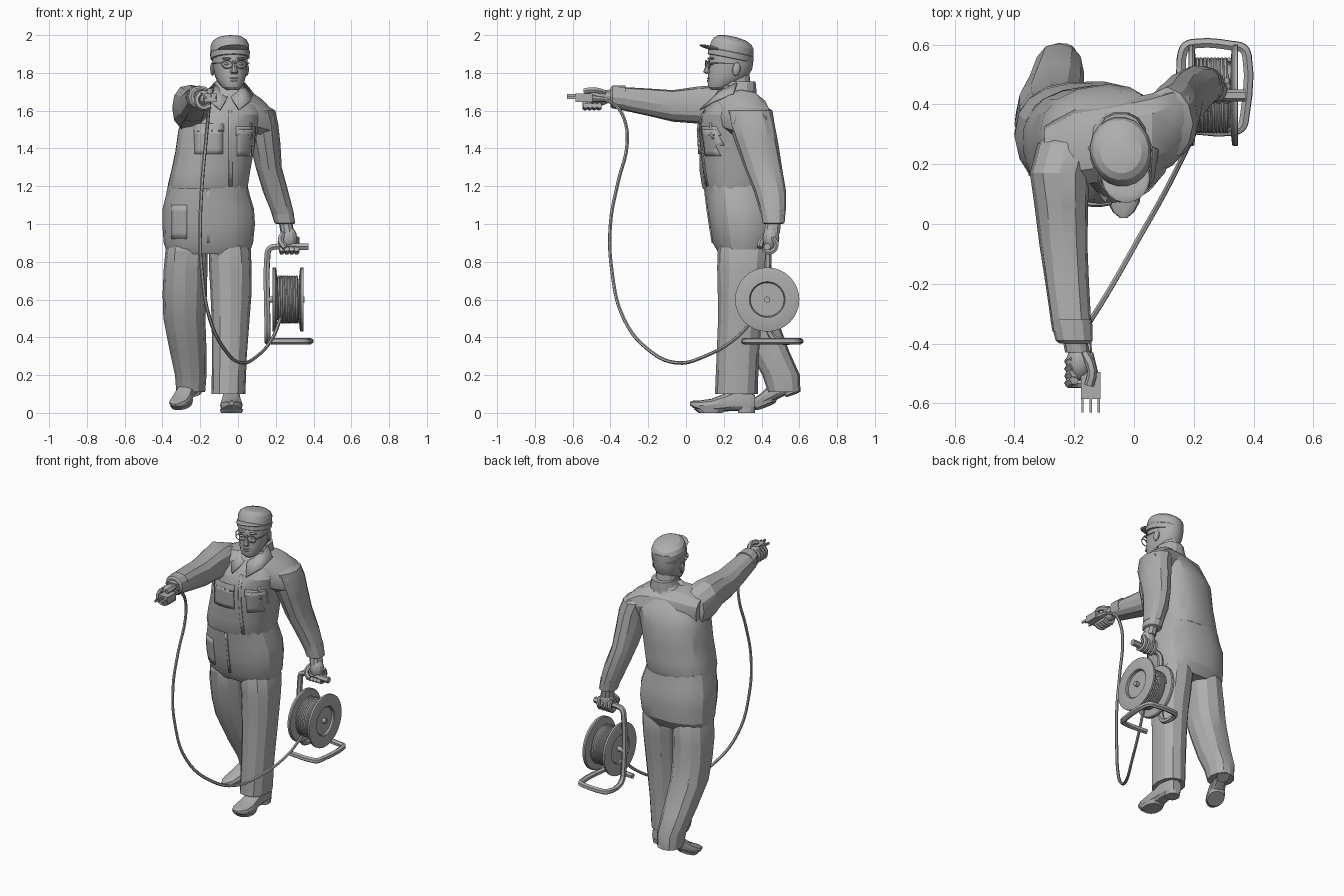
import bpy, bmesh, math, random
from mathutils import Matrix, Vector
from mathutils.bvhtree import BVHTree

cube = bpy.data.objects.get("Cube")
if cube:
    bpy.data.objects.remove(cube)
rng = random.Random(4)
made = []

grey = bpy.data.materials.new("plain grey")
grey.use_nodes = True
grey.diffuse_color = (0.42, 0.42, 0.42, 1)
grey.node_tree.nodes["Principled BSDF"].inputs["Base Color"].default_value = (0.42, 0.42, 0.42, 1)


def finish(name, bm, matrix=None):
    bmesh.ops.recalc_face_normals(bm, faces=bm.faces[:])
    if matrix:
        bm.transform(matrix)
    me = bpy.data.meshes.new(name)
    bm.to_mesh(me)
    bm.free()
    me.materials.append(grey)
    ob = bpy.data.objects.new(name, me)
    bpy.context.collection.objects.link(ob)
    made.append(ob)
    return ob


def loft(name, axis, rings, n=14, power=0.9, rot=0.0, jitter=0.0, matrix=None):
    """Skin rings (position on axis, centre a, centre b, radius a, radius b)."""
    bm = bmesh.new()
    loops = []
    for t, a, b, ra, rb in rings:
        loop = []
        for i in range(n):
            ang = math.tau * i / n
            c, s = math.cos(ang), math.sin(ang)
            k = rng.uniform(1 - jitter, 1 + jitter)
            u = math.copysign(abs(c) ** power, c) * ra * k
            v = math.copysign(abs(s) ** power, s) * rb * k
            u, v = u * math.cos(rot) - v * math.sin(rot), u * math.sin(rot) + v * math.cos(rot)
            p = {"X": (t, a + u, b + v), "Y": (a + u, t, b + v), "Z": (a + u, b + v, t)}[axis]
            loop.append(bm.verts.new(p))
        loops.append(loop)
    for l0, l1 in zip(loops, loops[1:]):
        for i in range(n):
            bm.faces.new((l0[i], l0[(i + 1) % n], l1[(i + 1) % n], l1[i]))
    bm.faces.new(loops[0])
    bm.faces.new(loops[-1])
    return finish(name, bm, matrix)


def ball(name, loc, size, rx=0.0, seg=12):
    bm = bmesh.new()
    bmesh.ops.create_uvsphere(bm, u_segments=seg, v_segments=8, radius=1)
    m = Matrix.Translation(loc) @ Matrix.Rotation(rx, 4, "X") @ Matrix.Diagonal((*size, 1))
    return finish(name, bm, m)


def box(name, loc, size):
    bm = bmesh.new()
    bmesh.ops.create_cube(bm, size=1)
    return finish(name, bm, Matrix.Translation(loc) @ Matrix.Diagonal((*size, 1)))


def tube(name, pts, r, cyclic=False, smooth=True, res=5):
    cu = bpy.data.curves.new(name, "CURVE")
    cu.dimensions = "3D"
    cu.bevel_depth, cu.bevel_resolution, cu.use_fill_caps = r, 1, True
    cu.resolution_u = res
    sp = cu.splines.new("BEZIER" if smooth else "POLY")
    points = sp.bezier_points if smooth else sp.points
    points.add(len(pts) - 1)
    for bp, p in zip(points, pts):
        if smooth:
            bp.co = p
            bp.handle_left_type = bp.handle_right_type = "AUTO"
        else:
            bp.co = (*p, 1)
    sp.use_cyclic_u = cyclic
    cu.materials.append(grey)
    ob = bpy.data.objects.new(name, cu)
    bpy.context.collection.objects.link(ob)
    bpy.ops.object.select_all(action="DESELECT")
    ob.select_set(True)
    bpy.context.view_layer.objects.active = ob
    bpy.ops.object.convert(target="MESH")
    made.append(bpy.context.view_layer.objects.active)


def plate(name, rows, thick=0.008):
    """Thin sheet from rows of points; missing points leave gaps."""
    bm = bmesh.new()
    vs = [[bm.verts.new(p) if p else None for p in row] for row in rows]
    for r0, r1 in zip(vs, vs[1:]):
        for i in range(len(r0) - 1):
            quad = (r0[i], r0[i + 1], r1[i + 1], r1[i])
            if all(quad):
                bm.faces.new(quad)
    ob = finish(name, bm)
    mod = ob.modifiers.new("thickness", "SOLIDIFY")
    mod.thickness, mod.offset = thick, 0


def patch(name, target, x0, x1, z0, z1, n=5):
    """Sheet laid on the front of a garment."""
    me = target.data
    tree = BVHTree.FromPolygons([v.co for v in me.vertices], [p.vertices[:] for p in me.polygons])
    rows = []
    for j in range(n + 1):
        row = []
        for i in range(n + 1):
            o = Vector((x0 + (x1 - x0) * i / n, -2, z0 + (z1 - z0) * j / n))
            hit = tree.ray_cast(o, Vector((0, 1, 0)))[0]
            row.append((hit.x, hit.y - 0.002, hit.z) if hit else None)
        rows.append(row)
    plate(name, rows)


# Coverall body
jacket = loft("jacket", "Z", [
    (1.185, -.16, .272, .208, .18), (1.21, -.158, .272, .213, .187), (1.28, -.145, .268, .21, .192),
    (1.38, -.125, .266, .208, .194), (1.5, -.105, .264, .212, .198), (1.58, -.08, .262, .205, .18),
    (1.64, -.062, .264, .165, .14), (1.685, -.05, .265, .105, .11), (1.73, -.045, .272, .08, .09)],
    n=18, power=.82, rot=.17, jitter=.012)
loft("shoulder_yoke", "X", [
    (-.3, .235, 1.58, .09, .09), (-.2, .25, 1.59, .135, .125), (-.05, .272, 1.6, .14, .125),
    (.06, .295, 1.59, .14, .118), (.13, .325, 1.56, .13, .098), (.185, .345, 1.53, .09, .07)],
    n=12, jitter=.015)
trousers = loft("trouser_seat", "Z", [
    (.84, -.157, .305, .215, .13), (.9, -.157, .305, .236, .165), (1.0, -.155, .3, .243, .178),
    (1.08, -.157, .292, .24, .18), (1.15, -.158, .28, .222, .178), (1.21, -.16, .272, .208, .178)],
    n=18, power=.82, jitter=.012)
loft("left_trouser_leg", "Z", [
    (.1, -.05, .265, .09, .113), (.3, -.045, .275, .093, .112), (.5, -.04, .285, .1, .115),
    (.63, -.038, .292, .108, .122), (.76, -.04, .302, .113, .135), (.86, -.045, .305, .112, .14),
    (.96, -.06, .305, .09, .11)], n=12, jitter=.02)
loft("right_trouser_leg", "Z", [
    (.11, -.25, .52, .075, .085), (.2, -.25, .505, .083, .1), (.33, -.265, .44, .097, .107),
    (.5, -.283, .37, .111, .115), (.63, -.281, .335, .117, .125), (.76, -.278, .318, .117, .135),
    (.86, -.272, .308, .113, .14), (.96, -.255, .305, .09, .11)], n=12, jitter=.02)

# Pockets, front placket and pen
patch("left_chest_pocket", jacket, -.005, .085, 1.36, 1.5)
patch("left_pocket_flap", jacket, -.01, .09, 1.47, 1.515)
patch("right_chest_pocket", jacket, -.23, -.08, 1.37, 1.5)
patch("right_pocket_flap", jacket, -.235, -.075, 1.49, 1.53)
patch("front_placket", jacket, -.05, -.032, 1.2, 1.6)
patch("right_thigh_pocket", trousers, -.35, -.27, .92, 1.1)
patch("fly", trousers, -.165, -.15, .9, 1.19)
patch("pen", jacket, .06, .07, 1.45, 1.535)

# Collar
loft("collar_band", "Z", [(1.67, -.045, .265, .1, .11), (1.71, -.045, .275, .09, .1),
                          (1.755, -.045, .285, .078, .085)], n=14)
for side, s in (("left", 1), ("right", -1)):
    plate(side + "_collar_flap", [
        [(-.045 + s * .08, .27, 1.745), (-.045 + s * .055, .2, 1.72), (-.045 + s * .008, .15, 1.67)],
        [(-.045 + s * .125, .25, 1.69), (-.045 + s * .11, .15, 1.65), (-.045 + s * .05, .075, 1.605)]], .01)

# Right arm reaching forward
loft("right_sleeve", "Y", [
    (.34, -.17, 1.56, .06, .07), (.27, -.225, 1.585, .1, .115), (.17, -.25, 1.615, .1, .122),
    (.06, -.243, 1.63, .09, .1), (-.07, -.236, 1.625, .08, .085), (-.2, -.225, 1.645, .073, .074),
    (-.36, -.208, 1.668, .066, .06)], n=12, jitter=.03)
loft("right_cuff", "Y", [(-.32, -.21, 1.666, .07, .066), (-.39, -.2, 1.672, .062, .06),
                         (-.4, -.198, 1.672, .05, .05)], n=12)
loft("right_wrist", "Y", [(-.37, -.2, 1.675, .042, .04), (-.43, -.19, 1.675, .04, .036)], n=10)
ball("right_palm", (-.183, -.46, 1.668), (.043, .062, .042))
for i in range(4):
    y = -.45 - .024 * i
    tube("right_finger_%d" % (i + 1), [(-.2, y, 1.695), (-.218, y - .01, 1.655), (-.19, y - .012, 1.615),
                                       (-.145, y - .01, 1.628)], .0155, res=3)
tube("right_thumb", [(-.165, -.43, 1.695), (-.14, -.49, 1.71), (-.15, -.54, 1.703)], .016, res=3)

# Plug held in the right hand
box("plug_body", (-.145, -.54, 1.668), (.065, .09, .045))
loft("plug_neck", "Y", [(-.5, -.145, 1.665, .026, .02), (-.43, -.15, 1.66, .014, .013)], n=8)
for i, x in enumerate((-.172, -.145, -.118)):
    box("plug_pin_%d" % (i + 1), (x, -.605, 1.668 + (.012 if i == 1 else 0)), (.008, .05, .014))

# Left arm hanging down
loft("left_sleeve", "Z", [
    (1.64, .075, .315, .06, .085), (1.6, .11, .335, .085, .12), (1.53, .13, .35, .083, .122),
    (1.43, .142, .375, .08, .112), (1.3, .162, .41, .07, .1), (1.17, .2, .445, .066, .083),
    (1.05, .238, .462, .058, .064)], n=12, jitter=.03)
loft("left_cuff", "Z", [(1.08, .23, .46, .06, .068), (1.005, .248, .464, .055, .058),
                        (1.0, .25, .464, .045, .048)], n=12)
loft("left_wrist", "Z", [(1.02, .25, .463, .036, .042), (.95, .262, .455, .036, .044)], n=10)
ball("left_palm", (.268, .45, .925), (.045, .044, .062))
for i in range(4):
    x = .232 + .026 * i
    tube("left_finger_%d" % (i + 1), [(x, .46, .93), (x, .478, .885), (x, .445, .85), (x, .408, .868)],
         .0145, res=3)
tube("left_thumb", [(.24, .43, .95), (.225, .4, .91), (.25, .39, .875)], .016, res=3)

# Shoes: heel at the local origin, toe towards -y
for side, loc, yaw, pitch, k in (("left", (-.035, .365, 0), 0, 0, 1), ("right", (-.215, .6, .115), -.42, .38, .9)):
    m = (Matrix.Translation(loc) @ Matrix.Rotation(yaw, 4, "Z") @ Matrix.Rotation(pitch, 4, "X")
         @ Matrix.Diagonal((k, k, k, 1)))
    loft(side + "_shoe", "Y", [
        (0, 0, .055, .03, .04), (-.03, 0, .06, .045, .05), (-.1, 0, .07, .048, .06), (-.16, 0, .055, .052, .047),
        (-.23, 0, .041, .06, .034), (-.29, 0, .038, .055, .028), (-.325, 0, .045, .036, .02),
        (-.345, 0, .05, .012, .008)], n=12, power=.75, matrix=m)
    loft(side + "_heel", "Z", [(0, 0, -.045, .042, .045), (.03, 0, -.042, .045, .047)], matrix=m)
    loft(side + "_sole", "Z", [(0, 0, -.235, .056, .065), (.02, 0, -.235, .061, .09)], matrix=m)

# Head, turned slightly to its left
first = len(made)
X = -.044
loft("head", "Z", [
    (1.71, X, .165, .03, .034), (1.725, X, .178, .052, .06), (1.75, X, .2, .068, .088), (1.78, X, .222, .08, .108),
    (1.82, X, .234, .088, .118), (1.87, X, .24, .093, .12), (1.93, X, .245, .092, .115)], n=20, power=.95)
loft("neck", "Z", [(1.64, X, .28, .07, .075), (1.8, X, .265, .064, .07)])
loft("nose", "Z", [(1.795, X, .115, .017, .012), (1.805, X, .11, .02, .022), (1.83, X, .113, .013, .015),
                   (1.865, X, .122, .008, .008)], n=8)
ball("upper_lip", (X, .121, 1.771), (.026, .012, .006))
ball("lower_lip", (X, .121, 1.758), (.022, .012, .007))
ball("chin", (X, .142, 1.727), (.028, .022, .016))
for side, s in (("left", 1), ("right", -1)):
    ball(side + "_ear", (X + s * .092, .25, 1.82), (.012, .022, .036), rx=-.15)
    ball(side + "_eye", (X + s * .036, .13, 1.848), (.015, .01, .008))
    ball(side + "_brow", (X + s * .038, .128, 1.876), (.026, .01, .006))
    ring = [(X + s * .038 + .029 * math.cos(a), .112, 1.845 + .021 * math.sin(a))
            for a in (math.tau * i / 12 for i in range(12))]
    tube(side + "_lens_rim", ring, .003, cyclic=True, smooth=False)
    tube(side + "_glasses_arm", [(X + s * .067, .112, 1.852), (X + s * .086, .15, 1.853),
                                 (X + s * .095, .25, 1.848)], .0035, smooth=False)
tube("glasses_bridge", [(X - .009, .112, 1.85), (X, .104, 1.854), (X + .009, .112, 1.85)], .003, smooth=False)

# Soft cap, tipped up at the front
pivot = Vector((X, .245, 1.93))
tip = Matrix.Translation(pivot) @ Matrix.Rotation(-.2, 4, "X") @ Matrix.Translation(-pivot)
loft("cap", "Z", [
    (1.874, X, .243, .098, .119), (1.876, X, .243, .103, .122), (1.906, X, .243, .106, .124),
    (1.909, X, .243, .102, .12), (1.945, X, .243, .102, .116), (1.967, X, .24, .092, .103),
    (1.983, X, .235, .07, .078), (1.991, X, .23, .03, .035)], n=20, power=1, matrix=tip)
ball("cap_brim", (X, .152, 1.927), (.08, .085, .012), rx=-.25, seg=20)
pivot = Vector((X, .245, 0))
turn = Matrix.Translation(pivot) @ Matrix.Rotation(.18, 4, "Z") @ Matrix.Translation(-pivot)
for ob in made[first:]:
    ob.data.transform(turn)

# Cable reel
RY, RZ = .43, .6
profile = [(.322, .11), (.328, .165), (.334, .17), (.346, .17), (.348, .165), (.348, .095), (.343, .09),
           (.285, .085), (.285, .01)]
for name, flip in (("outer_flange", False), ("inner_flange", True)):
    loft(name, "X", [(.53 - x if flip else x, RY, RZ, r, r) for x, r in profile], n=32, power=1)
loft("reel_drum", "X", [(.2, RY, RZ, .108, .108), (.33, RY, RZ, .108, .108)], n=24, power=1)
loft("reel_axle", "X", [(.15, RY, RZ, .016, .016), (.352, RY, RZ, .016, .016)], n=12, power=1)
turns, steps = 9, 20
coil = []
for i in range(turns * steps + 1):
    a = math.tau * i / steps
    coil.append((.212 + .106 * i / (turns * steps), RY + .12 * math.cos(a), RZ + .12 * math.sin(a)))
tube("wound_cable", coil, .0075, smooth=False)

# Bent tube stand and handle
tube("reel_stand", [
    (.37, .43, .88), (.2, .43, .88), (.168, .432, .87), (.156, .435, .84), (.156, .437, .46), (.156, .455, .405),
    (.157, .5, .38), (.163, .575, .38), (.175, .595, .38), (.2, .603, .38), (.33, .596, .38), (.365, .587, .38),
    (.378, .56, .38), (.37, .36, .38), (.36, .325, .38), (.335, .312, .38), (.17, .318, .38)], .0175, res=3)
tube("handle_grip", [(.31, .43, .88), (.372, .43, .88)], .02, smooth=False)

# Loose cable from plug to reel
tube("loose_cable", [
    (-.15, -.43, 1.66), (-.153, -.37, 1.625), (-.16, -.325, 1.55), (-.172, -.312, 1.42), (-.19, -.36, 1.22),
    (-.2, -.4, 1.0), (-.192, -.392, .75), (-.15, -.33, .5), (-.07, -.2, .335), (.015, -.05, .265),
    (.1, .1, .3), (.185, .27, .4), (.225, .36, .5)], .0095)

# Shading
bpy.ops.object.select_all(action="DESELECT")
for ob in made:
    ob.select_set(True)
bpy.context.view_layer.objects.active = made[0]
bpy.ops.object.shade_smooth_by_angle(angle=math.radians(24))
